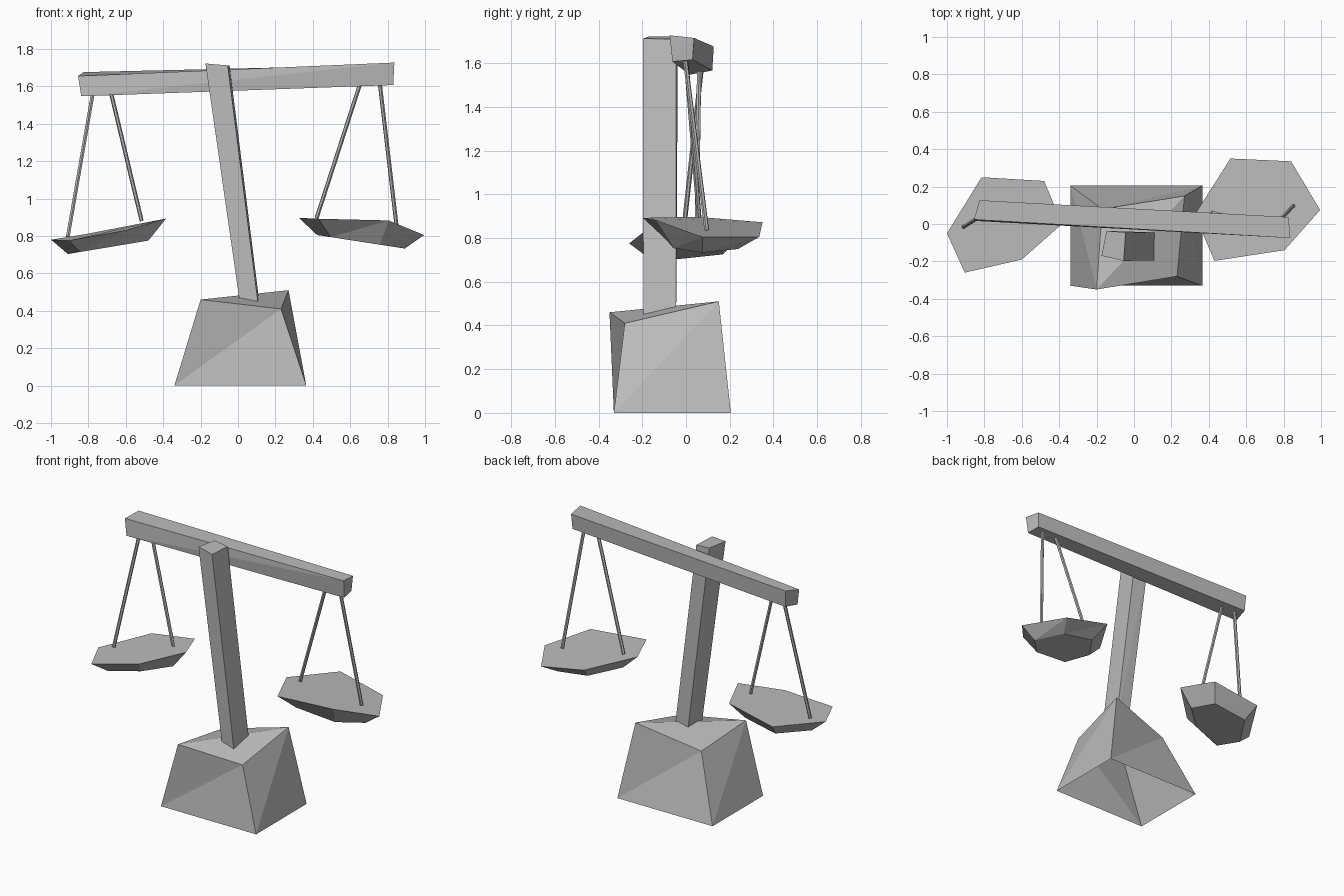
import bpy
from mathutils import Vector

if "Cube" in bpy.data.objects:
    bpy.data.objects.remove(bpy.data.objects["Cube"])

grey = bpy.data.materials.new("plain_grey")
grey.diffuse_color = (0.5, 0.5, 0.5, 1)
grey.use_nodes = True
grey.node_tree.nodes["Principled BSDF"].inputs["Base Color"].default_value = grey.diffuse_color


def make(name, verts, faces):
    me = bpy.data.meshes.new(name)
    me.from_pydata(verts, [], faces)
    me.materials.append(grey)
    me.update()
    ob = bpy.data.objects.new(name, me)
    bpy.context.collection.objects.link(ob)
    return ob


def loft(name, low, high, cap_low=True, cap_high=None):
    """Join two counter-clockwise rings with triangulated sides."""
    n = len(low)
    faces = []
    for i in range(n):
        j = (i + 1) % n
        faces += [(i, j, n + j), (i, n + j, n + i)]
    if cap_low:
        faces.append(tuple(reversed(range(n))))
    faces += cap_high or [tuple(range(n, 2 * n))]
    return make(name, list(low) + list(high), faces)


# Crooked pedestal, hollow underneath, with a ridge across its top
loft("base",
     [(-0.34, -0.33, 0), (0.365, -0.33, 0), (0.365, 0.205, 0), (-0.34, 0.205, 0)],
     [(-0.20, -0.35, 0.46), (0.23, -0.28, 0.41), (0.27, 0.15, 0.51), (-0.17, 0.08, 0.41)],
     cap_low=False, cap_high=[(4, 5, 6), (4, 6, 7)])

# Leaning post
loft("post",
     [(0.01, -0.18, 0.44), (0.107, -0.195, 0.44), (0.115, -0.045, 0.44), (0.02, -0.045, 0.44)],
     [(-0.174, -0.17, 1.722), (-0.055, -0.197, 1.712), (-0.045, -0.045, 1.71), (-0.147, -0.037, 1.72)])

# Tilted crossbeam
loft("beam",
     [(-0.838, 0.016, 1.547), (0.83, -0.062, 1.607), (0.82, 0.03, 1.615), (-0.82, 0.12, 1.566)],
     [(-0.855, 0.024, 1.655), (0.836, -0.075, 1.727), (0.826, 0.037, 1.715), (-0.826, 0.127, 1.676)])


# Six-sided pans: a rim and a smaller floor below it
def pan(name, rim, scale, floor):
    c = sum((Vector(p) for p in rim), Vector()) / len(rim)
    low = []
    for x, y, z in rim:
        px = c.x + (x - c.x) * scale[0]
        py = c.y + (y - c.y) * scale[1]
        low.append((px, py, floor(px)))
    loft(name, low, rim)


pan("left_pan",
    [(-1.0, -0.05, 0.78), (-0.905, -0.26, 0.775), (-0.60, -0.19, 0.83),
     (-0.385, 0.0, 0.893), (-0.48, 0.23, 0.87), (-0.815, 0.25, 0.81)],
    (0.7, 0.68), lambda x: 0.705 + 0.167 * (x + 0.9))
pan("right_pan",
    [(0.325, 0.05, 0.897), (0.43, -0.197, 0.892), (0.805, -0.14, 0.883),
     (0.995, 0.075, 0.805), (0.84, 0.335, 0.805), (0.515, 0.35, 0.872)],
    (0.7, 0.62), lambda x: 0.807 - 0.154 * (x - 0.41))

# Thin hanging rods from the beam to the pans
rods = {
    "left_outer_rod": ((-0.775, 0.07, 1.57), (-0.91, -0.015, 0.795)),
    "left_inner_rod": ((-0.68, 0.06, 1.57), (-0.515, 0.05, 0.88)),
    "right_inner_rod": ((0.655, 0.0, 1.62), (0.42, 0.06, 0.895)),
    "right_outer_rod": ((0.757, -0.005, 1.625), (0.85, 0.095, 0.835)),
}
for name, (top, bottom) in rods.items():
    a, b = Vector(top), Vector(bottom)
    bpy.ops.mesh.primitive_cylinder_add(vertices=6, radius=0.011, depth=(a - b).length,
                                        location=(a + b) / 2)
    ob = bpy.context.object
    ob.name = name
    ob.rotation_euler = (a - b).to_track_quat('Z', 'Y').to_euler()
    ob.data.materials.append(grey)
